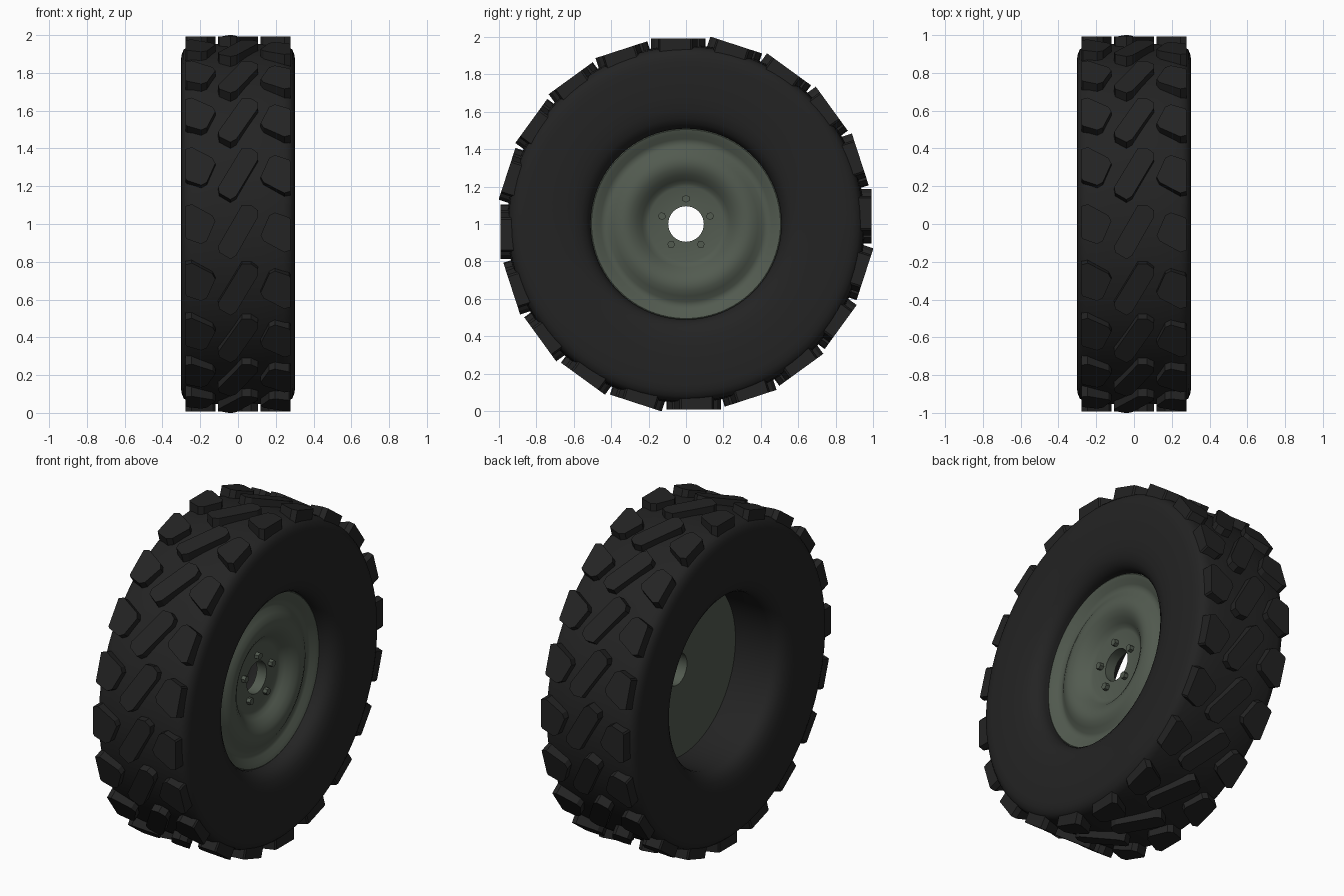
import bpy, bmesh, math
from mathutils import Matrix, Vector

cube = bpy.data.objects.get("Cube")
if cube:
    bpy.data.objects.remove(cube)


def material(name, colour, rough):
    m = bpy.data.materials.new(name)
    m.use_nodes = True
    m.diffuse_color = (*colour, 1)
    b = m.node_tree.nodes["Principled BSDF"]
    b.inputs["Base Color"].default_value = (*colour, 1)
    b.inputs["Roughness"].default_value = rough
    return m


RUBBER = material("black rubber", (0.017, 0.017, 0.017), 0.8)
STEEL = material("grey green steel", (0.085, 0.104, 0.08), 0.6)


def finish(name, bm, mat, smooth=None):
    bmesh.ops.recalc_face_normals(bm, faces=bm.faces)
    me = bpy.data.meshes.new(name)
    bm.to_mesh(me)
    bm.free()
    me.materials.append(mat)
    ob = bpy.data.objects.new(name, me)
    bpy.context.collection.objects.link(ob)
    ob.location.z = 1
    if smooth:
        bpy.ops.object.select_all(action='DESELECT')
        ob.select_set(True)
        bpy.context.view_layer.objects.active = ob
        bpy.ops.object.shade_smooth_by_angle(angle=math.radians(smooth))
    return ob


def lathe(name, profile, mat, smooth, steps=96):
    """Spin a closed (x, radius) profile around the x axle."""
    bm = bmesh.new()
    verts = [bm.verts.new((x, 0, r)) for x, r in profile]
    edges = [bm.edges.new((verts[i - 1], verts[i])) for i in range(len(verts))]
    bmesh.ops.spin(bm, geom=verts + edges, cent=(0, 0, 0), axis=(1, 0, 0),
                   angle=math.tau, steps=steps, use_merge=True)
    bmesh.ops.remove_doubles(bm, verts=bm.verts, dist=1e-5)
    return finish(name, bm, mat, smooth)


def prism(bm, outline, low, high, matrix):
    """Extrude an (x, y) outline between two heights."""
    bottom = [bm.verts.new(matrix @ Vector((x, y, low))) for x, y in outline]
    top = [bm.verts.new(matrix @ Vector((x, y, high))) for x, y in outline]
    bm.faces.new(bottom)
    bm.faces.new(top)
    for i in range(len(outline)):
        bm.faces.new((bottom[i - 1], bottom[i], top[i], top[i - 1]))


# Tyre carcass: half section mirrored about the middle plane
half = [(0.21, 0.51), (0.235, 0.517), (0.26, 0.535), (0.28, 0.565), (0.293, 0.61),
        (0.301, 0.68), (0.303, 0.76), (0.303, 0.86), (0.299, 0.895),
        (0.288, 0.922), (0.27, 0.939), (0.24, 0.948), (0.12, 0.954)]
lathe("tyre", half + [(0, 0.956)] + [(-x, r) for x, r in reversed(half)], RUBBER, 40)

# Tread: three slanted blocks repeated around the tyre
centre_block = [(0.02, 0.10), (0.07, 0.10), (0.105, 0.073), (0.105, 0.035),
                (-0.01, -0.167), (-0.04, -0.186), (-0.10, -0.15), (-0.105, -0.117)]
side_block = [(-0.277, 0.095), (-0.245, 0.105), (-0.135, 0.045), (-0.12, 0.015),
              (-0.165, -0.09), (-0.195, -0.106), (-0.27, -0.08), (-0.277, -0.07)]
other_side = [(-x, -0.045 - t) for x, t in side_block]
COUNT = 20
for name, outline in (("centre_tread", centre_block),
                      ("right_tread", side_block), ("left_tread", other_side)):
    bm = bmesh.new()
    for i in range(COUNT):
        prism(bm, outline, 0.9, 0.993, Matrix.Rotation(math.tau * i / COUNT, 4, 'X'))
    finish(name, bm, RUBBER)

# Wheel disc: pressed dish in front, shallow cone behind, open centre bore
dish = [(0.025, 0.513), (0.185, 0.513), (0.19, 0.505), (0.182, 0.48), (0.165, 0.455),
        (0.158, 0.435), (0.163, 0.415), (0.182, 0.385), (0.196, 0.355),
        (0.2, 0.325), (0.193, 0.295), (0.174, 0.262), (0.148, 0.235),
        (0.131, 0.217), (0.125, 0.2), (0.125, 0.095), (0.06, 0.095)]
lathe("wheel_disc", dish, STEEL, 40)

# Five hexagonal wheel nuts
hexagon = [(0.021 * math.cos(math.tau * k / 6), 0.021 * math.sin(math.tau * k / 6))
           for k in range(6)]
bm = bmesh.new()
for i in range(5):
    place = (Matrix.Rotation(math.tau * i / 5, 4, 'X')
             @ Matrix.Translation((0, 0, 0.135)) @ Matrix.Rotation(math.pi / 2, 4, 'Y'))
    prism(bm, hexagon, 0.11, 0.15, place)
finish("wheel_nuts", bm, STEEL)
